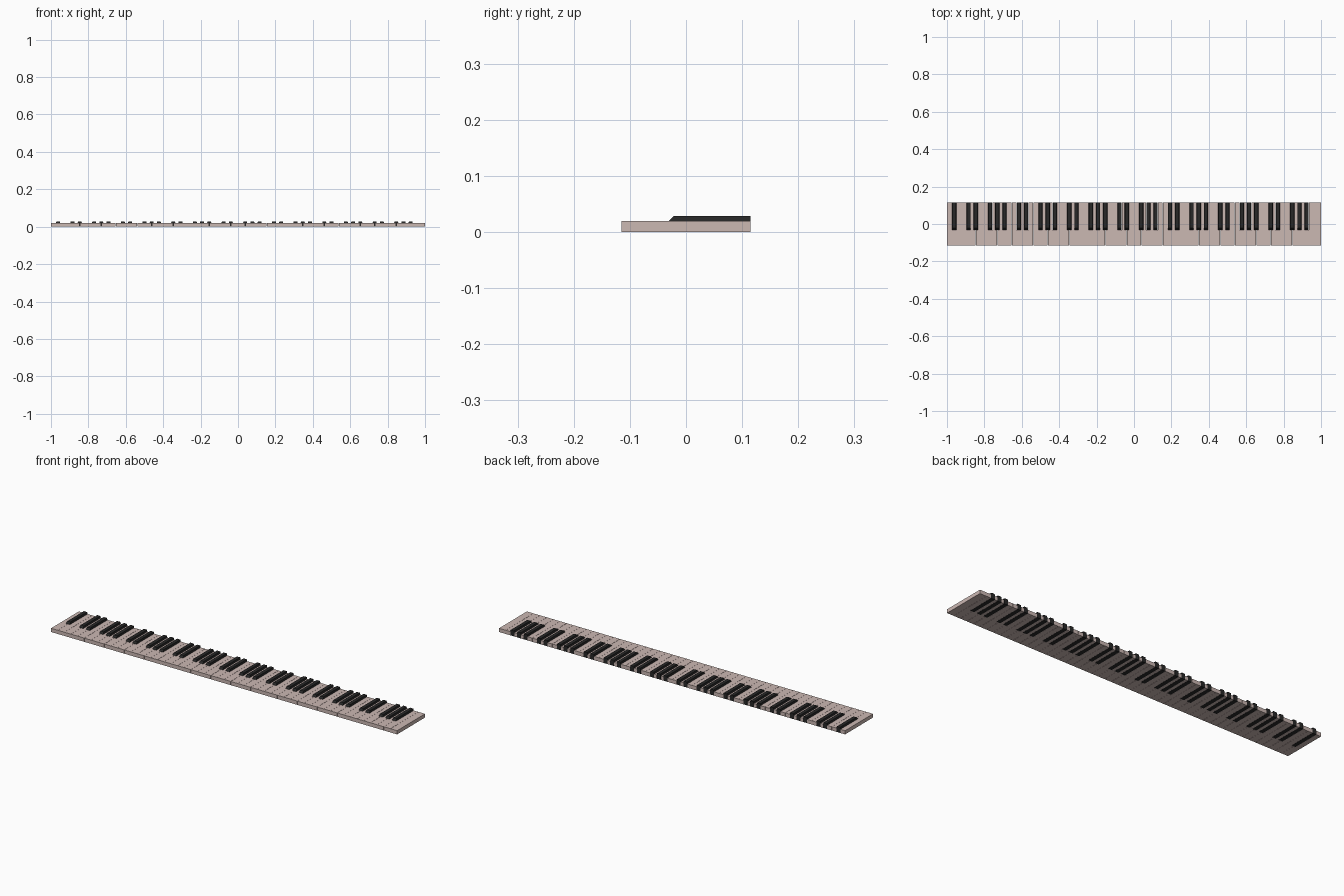
import bpy, bmesh

if "Cube" in bpy.data.objects:
    bpy.data.objects.remove(bpy.data.objects["Cube"])

N = 52                    # white keys, starting on A
P = 2.0 / N               # key pitch
Y = 0.115                 # half depth
GAP = 0.0004              # half the gap between neighbouring keys
H = 0.0195                # white key height
TOP = 0.029               # black key height
FRONT = -0.031            # front of black keys
BW, BT = 0.0112, 0.0092   # black key half width at base and at top


def material(name, col):
    m = bpy.data.materials.new(name)
    m.diffuse_color = (*col, 1)
    m.use_nodes = True
    m.node_tree.nodes["Principled BSDF"].inputs["Base Color"].default_value = m.diffuse_color
    return m


white = material("ivory", (0.60, 0.48, 0.45))
black = material("ebony", (0.02, 0.02, 0.02))


def make(name, bm, mat):
    bmesh.ops.recalc_face_normals(bm, faces=bm.faces)
    me = bpy.data.meshes.new(name)
    bm.to_mesh(me)
    bm.free()
    me.materials.append(mat)
    ob = bpy.data.objects.new(name, me)
    bpy.context.collection.objects.link(ob)
    return ob


def black_after(i):
    # keys run A B C D E F G; no black key follows B or E, nor the last key
    return 0 <= i < N - 1 and i % 7 not in (1, 4)


# White keys: outline with notches beside black keys, extruded upward
def white_key(i):
    x0 = -1 + i * P + (GAP if i else 0)
    x1 = -1 + (i + 1) * P - (GAP if i < N - 1 else 0)
    c = BW + GAP
    ny = FRONT - GAP
    pts = [(x0, -Y), (x1, -Y)]
    if black_after(i):
        xr = -1 + (i + 1) * P - c
        pts += [(x1, ny), (xr, ny), (xr, Y)]
    else:
        pts += [(x1, Y)]
    if black_after(i - 1):
        xl = -1 + i * P + c
        pts += [(xl, Y), (xl, ny), (x0, ny)]
    else:
        pts += [(x0, Y)]
    bm = bmesh.new()
    face = bm.faces.new([bm.verts.new((x, y, 0)) for x, y in pts])
    ext = bmesh.ops.extrude_face_region(bm, geom=[face])
    verts = [g for g in ext["geom"] if isinstance(g, bmesh.types.BMVert)]
    bmesh.ops.translate(bm, verts=verts, vec=(0, 0, H))
    make(f"white_key_{i + 1}", bm, white)


# Black keys: full-depth block with tapered top and sloped front
def black_key(x, n):
    bm = bmesh.new()
    rings = []
    for z, w, f in ((0, BW, FRONT), (H, BW, FRONT), (TOP, BT, FRONT + 0.009)):
        rings.append([bm.verts.new((x + sx * w, y, z))
                      for sx, y in ((-1, f), (1, f), (1, Y), (-1, Y))])
    bm.faces.new(rings[0])
    bm.faces.new(rings[-1])
    for a, b in zip(rings, rings[1:]):
        for k in range(4):
            j = (k + 1) % 4
            bm.faces.new((a[k], a[j], b[j], b[k]))
    make(f"black_key_{n}", bm, black)


count = 0
for i in range(N):
    white_key(i)
    if black_after(i):
        count += 1
        black_key(-1 + (i + 1) * P, count)
